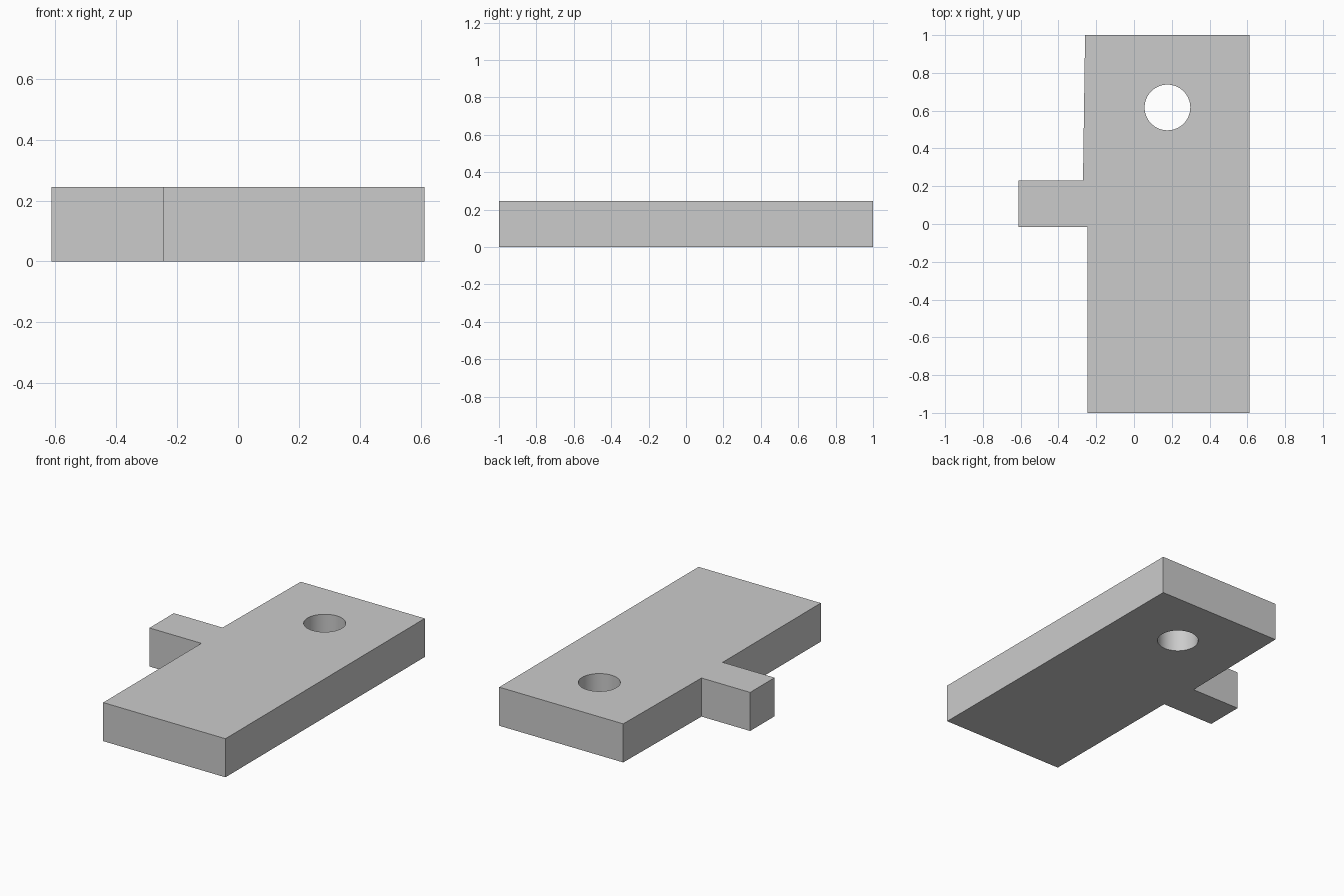
import bpy, bmesh, math

cube = bpy.data.objects.get("Cube")
if cube:
    bpy.data.objects.remove(cube, do_unlink=True)

HEIGHT = 0.245

grey = bpy.data.materials.new("light_grey")
grey.use_nodes = True
colour = (0.6, 0.6, 0.6, 1)
grey.diffuse_color = colour
grey.node_tree.nodes["Principled BSDF"].inputs["Base Color"].default_value = colour

# Plate with a side tab, extruded from one outline
outline = [(-0.247, -1), (0.612, -1), (0.612, 1), (-0.259, 1),
           (-0.27, 0.23), (-0.612, 0.23), (-0.612, -0.015), (-0.247, -0.015)]
bm = bmesh.new()
base = bm.faces.new([bm.verts.new((x, y, 0)) for x, y in outline])
top = bmesh.ops.extrude_face_region(bm, geom=[base], use_keep_orig=True)["geom"]
bmesh.ops.translate(bm, vec=(0, 0, HEIGHT),
                    verts=[v for v in top if isinstance(v, bmesh.types.BMVert)])
bmesh.ops.recalc_face_normals(bm, faces=bm.faces)
mesh = bpy.data.meshes.new("tabbed_plate")
bm.to_mesh(mesh)
bm.free()
mesh.materials.append(grey)
plate = bpy.data.objects.new("tabbed_plate", mesh)
bpy.context.collection.objects.link(plate)

# Round through hole
bpy.ops.mesh.primitive_cylinder_add(vertices=64, radius=0.121, depth=1,
                                    location=(0.177, 0.617, HEIGHT / 2))
cutter = bpy.context.object
cutter.name = "hole_cutter"
cutter.hide_render = True
cutter.data.materials.append(grey)
hole = plate.modifiers.new("hole", 'BOOLEAN')
hole.operation = 'DIFFERENCE'
hole.solver = 'EXACT'
hole.object = cutter

bpy.ops.object.select_all(action='DESELECT')
plate.select_set(True)
bpy.context.view_layer.objects.active = plate
bpy.ops.object.modifier_apply(modifier=hole.name)
bpy.data.objects.remove(cutter, do_unlink=True)

# Smooth hole wall, sharp plate edges
bpy.ops.object.shade_smooth_by_angle(angle=math.radians(30))
